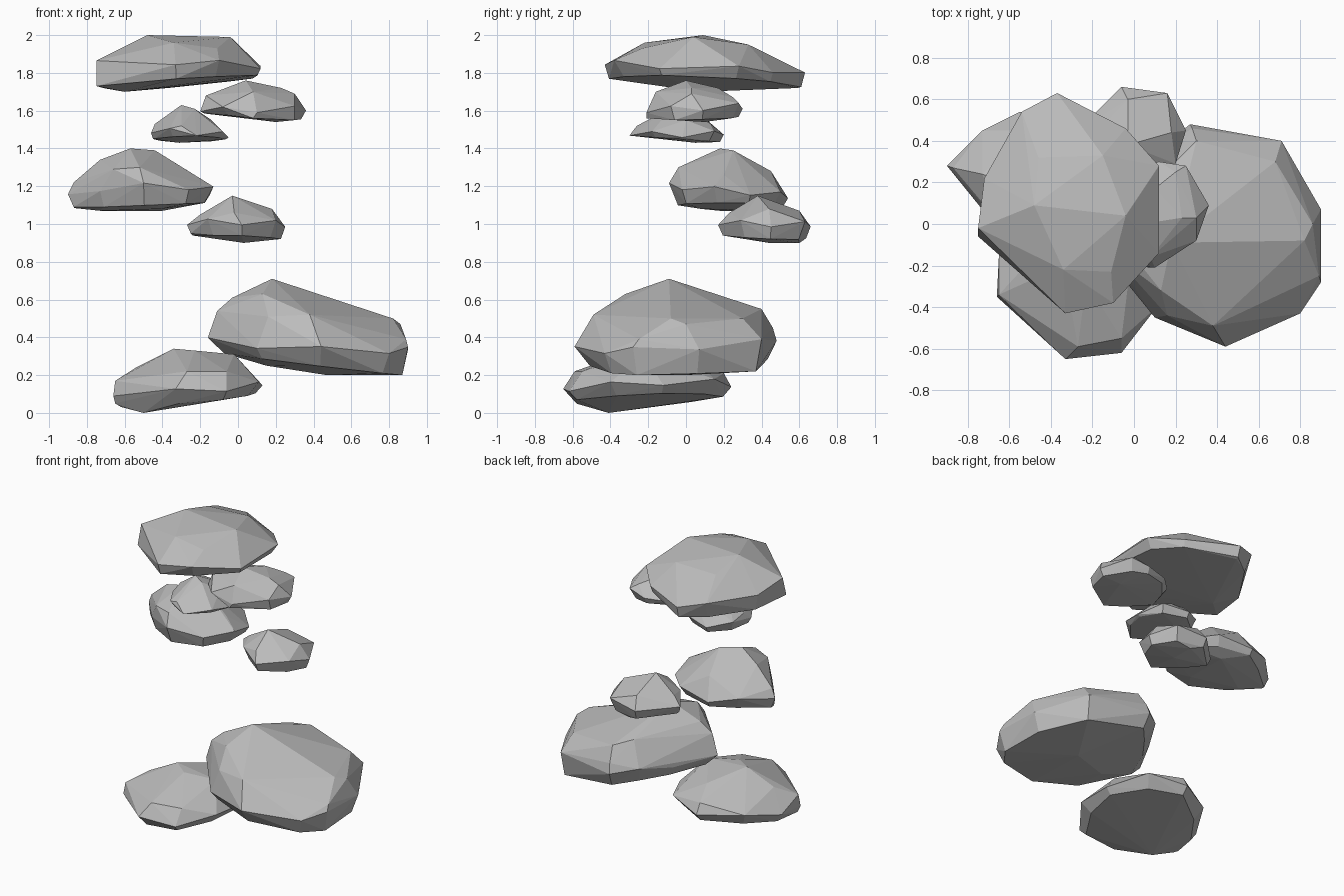
import bpy
import bmesh
from mathutils import Vector

default_cube = bpy.data.objects.get("Cube")
if default_cube:
    bpy.data.objects.remove(default_cube, do_unlink=True)

# Single stone colour
stone = bpy.data.materials.new("stone_grey")
stone.use_nodes = True
stone_colour = (0.5, 0.5, 0.5, 1)
stone.diffuse_color = stone_colour
stone.node_tree.nodes["Principled BSDF"].inputs["Base Color"].default_value = stone_colour


def tilted_height(point, centre, plane):
    """Height of a tilted plane (middle height, slope along x, slope along y)."""
    height, slope_x, slope_y = plane
    offset = point - centre
    return height + slope_x * offset.x + slope_y * offset.y


def rock(name, rim, rim_plane, crown, shoulders, keel, base_plane, shrink):
    """Faceted boulder: widest outline, crown peaks, shoulder corners and a shrunken underside.

    All lengths are in hundredths of a unit.
    """
    outline = [Vector(p) for p in rim]
    centre = sum(outline, Vector((0, 0))) / len(outline)
    points = [Vector(p) for p in crown + shoulders + keel]
    for i, corner in enumerate(outline):
        # Slightly uneven rim so that the side facets are irregular
        wobble = 2 if i % 2 else -1
        points.append(Vector((*corner, tilted_height(corner, centre, rim_plane) + wobble)))
        # Underside corner, pulled in towards the middle
        under = centre + (corner - centre) * (shrink if i % 2 else shrink + 0.06)
        points.append(Vector((*under, tilted_height(under, centre, base_plane))))

    bm = bmesh.new()
    for point in points:
        bm.verts.new(point / 100)
    hull = bmesh.ops.convex_hull(bm, input=bm.verts[:])
    spare = {v for v in hull["geom_interior"] + hull["geom_unused"]
             if isinstance(v, bmesh.types.BMVert)}
    bmesh.ops.delete(bm, geom=list(spare), context="VERTS")
    bmesh.ops.recalc_face_normals(bm, faces=bm.faces[:])

    mesh = bpy.data.meshes.new(name)
    bm.to_mesh(mesh)
    bm.free()
    mesh.materials.append(stone)
    boulder = bpy.data.objects.new(name, mesh)
    bpy.context.collection.objects.link(boulder)
    return boulder


# Lowest slab, tipped down towards the right
rock("bottom_rock",
     rim=[(-66, -35), (-33, -65), (-6, -62), (11, -40), (13, -12),
          (0, 15), (-25, 24), (-52, 8), (-65, -15)],
     rim_plane=(13, 0.06, 0.04),
     crown=[(-34, -20, 34), (-23, -28, 33), (-2, -22, 31)],
     shoulders=[(-65, -34, 17), (-27, -59, 22), (-6, -55, 22), (-25, 20, 21),
                (-20, 5, 28), (-54, -22, 24)],
     keel=[(-50, -41, 0), (-65, -33, 5)],
     base_plane=(7, 0.09, 0.04), shrink=0.84)

# Largest boulder
rock("large_rock",
     rim=[(27, 48), (71, 40), (90, 7), (90, -28), (80, -43), (44, -59),
          (10, -45), (-16, -13), (0, 15), (12, 36)],
     rim_plane=(36, -0.04, 0.05),
     crown=[(18, -9, 71), (-3, -12, 61), (13, -32, 63), (82, -8, 50)],
     shoulders=[(-11, -14, 54), (38, -49, 52), (16, -44, 51), (30, 40, 55),
                (28, 46, 45), (68, 30, 50), (20, 30, 58), (86, 0, 47), (89, -25, 39)],
     keel=[(87, -26, 20), (70, 37, 22), (47, 0, 20), (15, -15, 25)],
     base_plane=(26, -0.12, 0.02), shrink=0.85)

# Small rock at the back
rock("back_rock",
     rim=[(-6, 66), (16, 63), (25, 45), (20, 29), (2, 17), (-16, 29),
          (-27, 45)],
     rim_plane=(100, -0.02, -0.02),
     crown=[(-3, 38, 115), (18, 44, 108)],
     shoulders=[(-3, 60, 107), (-20, 42, 105), (-2, 23, 106)],
     keel=[(3, 44, 90), (-25, 43, 95), (3, 60, 90)],
     base_plane=(93, -0.04, -0.04), shrink=0.84)

# Medium rock on the right side
rock("side_rock",
     rim=[(-90, 28), (-73, 45), (-55, 54), (-30, 50), (-15, 34), (-13, 15),
          (-26, -2), (-50, -9), (-73, 7)],
     rim_plane=(117, 0, -0.08),
     crown=[(-57, 18, 140), (-44, 25, 139), (-73, 24, 134)],
     shoulders=[(-52, -4, 130), (-66, 2, 129), (-23, 20, 126), (-50, 45, 128),
                (-87, 27, 122)],
     keel=[(-73, 18, 107), (-41, 8, 108), (-87, 25, 109), (-40, 40, 107)],
     base_plane=(110, 0.04, 0), shrink=0.86)

# Smallest rock, in the middle
rock("small_rock",
     rim=[(-30, 20), (-44, 10), (-46, -8), (-36, -25), (-22, -30),
          (-8, -18), (-5, -2), (-12, 15)],
     rim_plane=(148, -0.06, 0),
     crown=[(-30, -5, 163), (-23, -8, 161), (-14, 0, 155)],
     shoulders=[(-44, -2, 153), (-30, -26, 152), (-20, 13, 153), (-34, 10, 156)],
     keel=[(-31, 5, 143), (-45, -6, 145)],
     base_plane=(145, 0, -0.07), shrink=0.86)

# Upper rock just under the cap
rock("upper_rock",
     rim=[(12, 30), (25, 28), (36, 9), (30, -8), (10, -21), (-8, -19),
          (-20, -5), (-18, 12), (-5, 25)],
     rim_plane=(161, 0, 0.04),
     crown=[(4, 0, 176), (23, 3, 172), (10, 17, 172)],
     shoulders=[(-17, -4, 168), (8, -16, 170), (30, 3, 169), (20, 25, 167),
                (-13, 12, 169)],
     keel=[(8, -21, 156), (30, -6, 155), (20, 10, 154)],
     base_plane=(157, -0.06, 0), shrink=0.85)

# Wide slab at the top
rock("top_rock",
     rim=[(-37, 63), (-54, 54), (-72, 22), (-75, -2), (-33, -43),
          (-10, -38), (12, -14), (12, 28), (-4, 46)],
     rim_plane=(183, -0.02, -0.04),
     crown=[(-48, 9, 200), (-4, 4, 199), (-11, -23, 193)],
     shoulders=[(-34, -22, 196), (-15, 33, 195), (-46, 32, 194)],
     keel=[(-75, -6, 173), (-60, 8, 170), (-37, 59, 172)],
     base_plane=(175, 0.07, -0.04), shrink=0.9)
